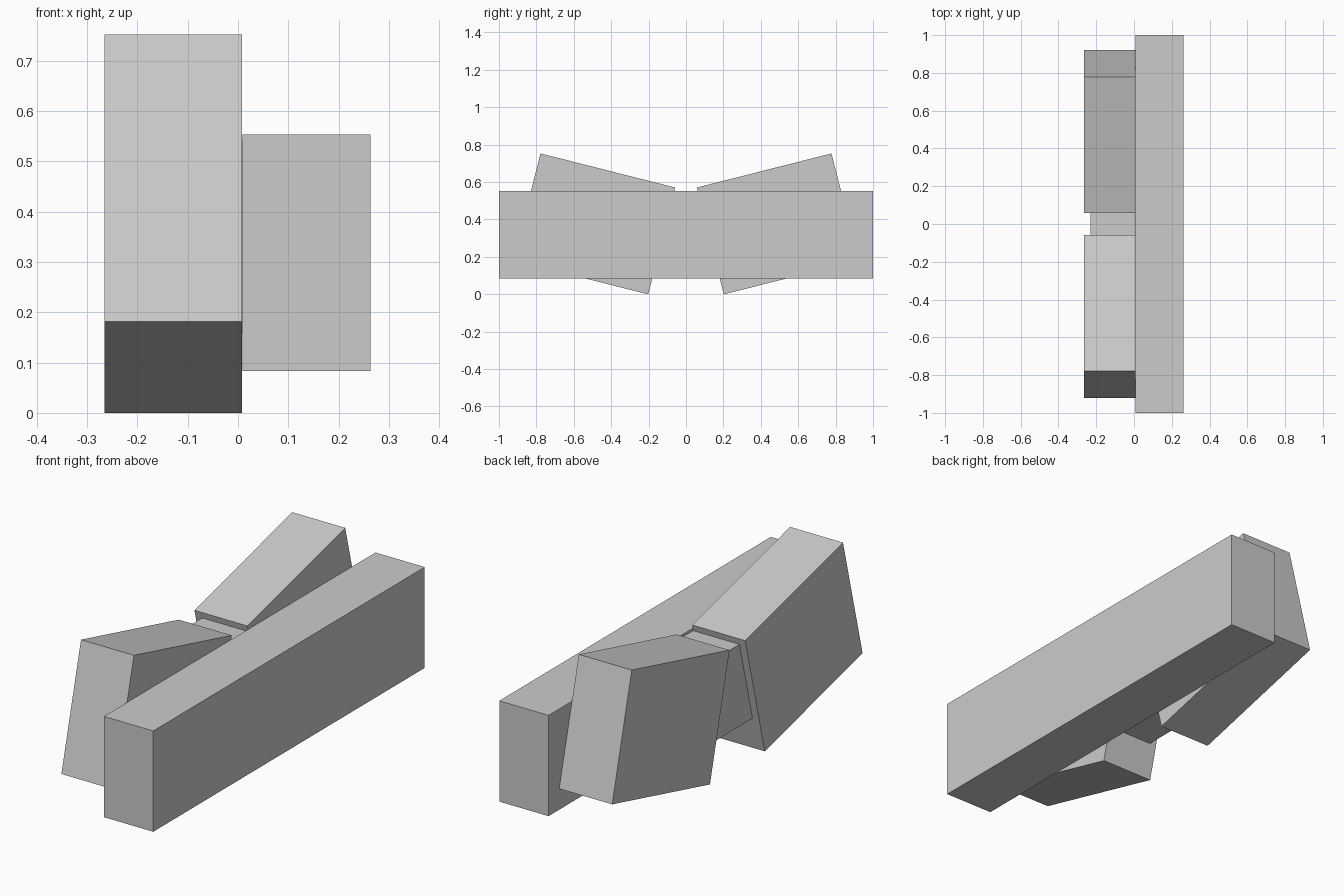
import bpy
import math

cube = bpy.data.objects.get("Cube")
if cube:
    bpy.data.objects.remove(cube, do_unlink=True)

grey = bpy.data.materials.new("light grey")
grey.use_nodes = True
colour = (0.6, 0.6, 0.6, 1)
grey.diffuse_color = colour
grey.node_tree.nodes["Principled BSDF"].inputs["Base Color"].default_value = colour


def box(name, centre, size, tilt=0):
    """Flat-faced box, tilted about the x axis."""
    bpy.ops.mesh.primitive_cube_add(size=1, location=centre, rotation=(tilt, 0, 0))
    ob = bpy.context.object
    ob.name = name
    ob.scale = size
    ob.data.materials.append(grey)
    return ob


# Long straight beam
box("long_beam", (0.136, 0, 0.318), (0.254, 2, 0.47))

# Short block joining the beam to both tilted blocks
box("centre_connector", (-0.1, 0, 0.35), (0.26, 0.6, 0.382))

# Mirrored pair of tilted blocks, rising towards the ends
for name, side in (("front_tilted_block", -1), ("back_tilted_block", 1)):
    box(name, (-0.1285, side * 0.49, 0.376), (0.273, 0.743, 0.589),
        side * math.atan2(0.182, 0.72))
